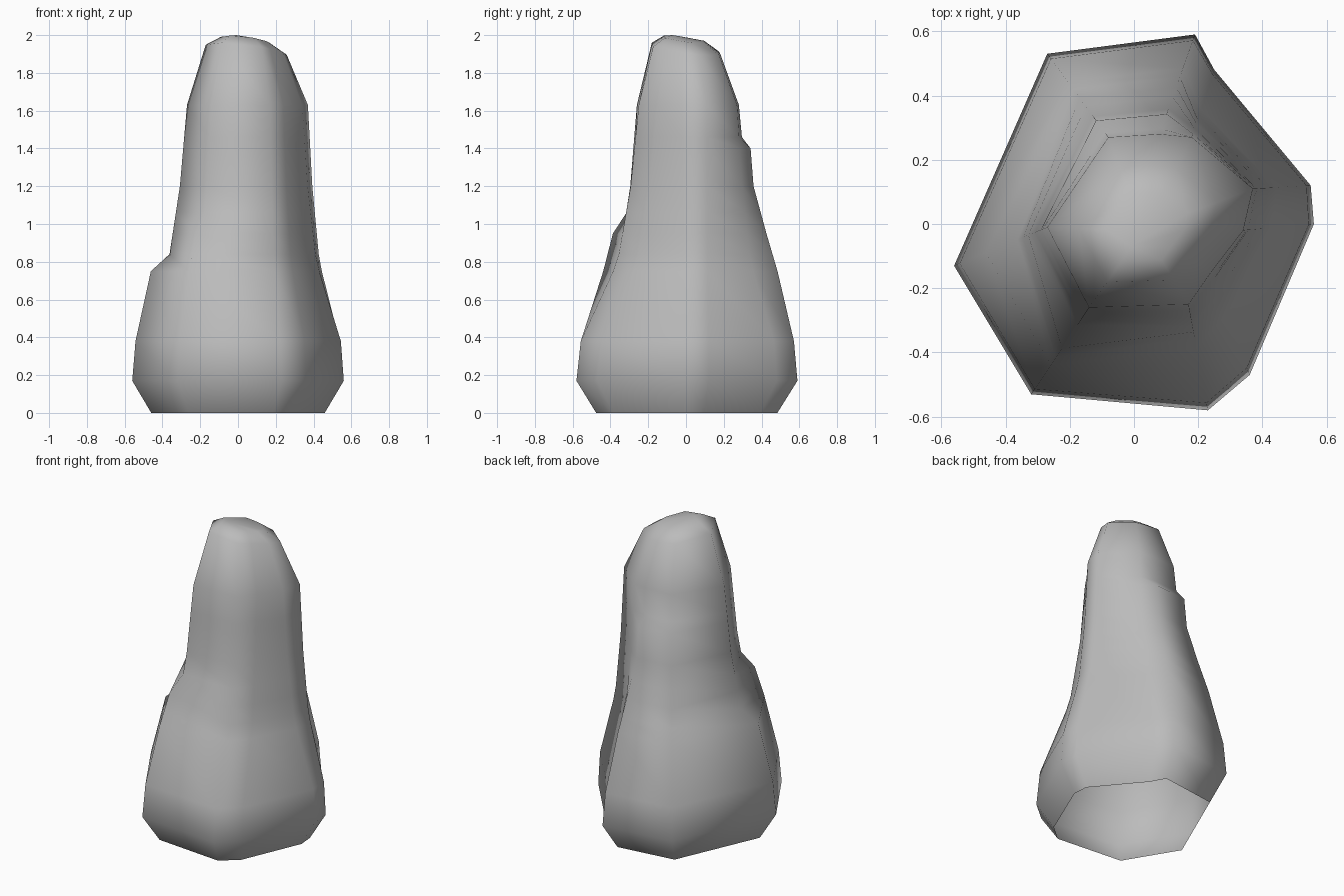
import bpy
import bmesh
from mathutils import Vector

cube = bpy.data.objects.get("Cube")
if cube:
    bpy.data.objects.remove(cube, do_unlink=True)

# Stone colour
stone = bpy.data.materials.new("grey_stone")
stone.use_nodes = True
grey = (0.5, 0.5, 0.5, 1)
stone.diffuse_color = grey
stone.node_tree.nodes["Principled BSDF"].inputs["Base Color"].default_value = grey

# Each ridge: foot corner, neck corner, height of its shoulder (zero for none)
RIDGES = [
    ((-0.27, 0.53), (-0.08, 0.27), 1.4),
    ((0.19, 0.59), (0.08, 0.28), 1.4),
    ((0.25, 0.48), (0.18, 0.27), 0),
    ((0.55, 0.12), (0.37, 0.11), 0),
    ((0.56, 0), (0.34, -0.02), 0),
    ((0.36, -0.47), (0.24, -0.15), 0),
    ((0.23, -0.58), (0.17, -0.25), 0),
    ((-0.32, -0.53), (-0.14, -0.26), 0.95),
    ((-0.56, -0.13), (-0.27, -0.01), 0.75),
]

# How far a ridge has moved from foot to neck at each height
PLAIN = [(0.17, 0), (0.38, 0.07), (0.8, 0.66), (1.2, 0.87), (1.63, 1)]
BULGED = [(0.17, 0), (0.38, 0.06), (0.75, 0.34), (0.95, 0.53), (1.2, 0.75), (1.4, 0.8)]
BODY_LEVELS = [0.17, 0.38, 0.75, 0.84, 0.95, 1.06, 1.2, 1.4, 1.46, 1.63]
CROWN_LEVELS = [(1.93, 0.67), (1.98, 0.4)]
CROWN_CENTRE = Vector((0.03, -0.02))
CROWN_TILT = Vector((-0.1, -0.12))


def sample(profile, z):
    for (low, a), (high, b) in zip(profile, profile[1:]):
        if z <= high:
            return a + (b - a) * (z - low) / (high - low)
    return profile[-1][1]


def ridge_point(ridge, z):
    foot, neck, shoulder = ridge
    profile = BULGED if z <= shoulder else PLAIN
    return Vector(foot).lerp(Vector(neck), sample(profile, z))


bm = bmesh.new()


def add_ring(points, z, tilt=Vector((0, 0))):
    return [bm.verts.new((p.x, p.y, z + p.dot(tilt))) for p in points]


# Undercut foot, tapering body and tilted rounded crown
rings = [add_ring([Vector(r[0]) * 0.82 for r in RIDGES], 0)]
for z in BODY_LEVELS:
    rings.append(add_ring([ridge_point(r, z) for r in RIDGES], z))
for z, size in CROWN_LEVELS:
    points = [CROWN_CENTRE.lerp(Vector(r[1]), size) for r in RIDGES]
    rings.append(add_ring(points, z, CROWN_TILT))

# Walls, open underneath
count = len(RIDGES)
for lower, upper in zip(rings, rings[1:]):
    for i in range(count):
        j = (i + 1) % count
        bm.faces.new((lower[i], upper[i], upper[j], lower[j]))
tip = bm.verts.new((-0.01, -0.07, 2))
for i in range(count):
    bm.faces.new((rings[-1][i], tip, rings[-1][(i + 1) % count]))
for face in bm.faces:
    face.smooth = True

mesh = bpy.data.meshes.new("standing_rock")
bm.to_mesh(mesh)
bm.free()
mesh.materials.append(stone)
rock = bpy.data.objects.new("standing_rock", mesh)
bpy.context.collection.objects.link(rock)
